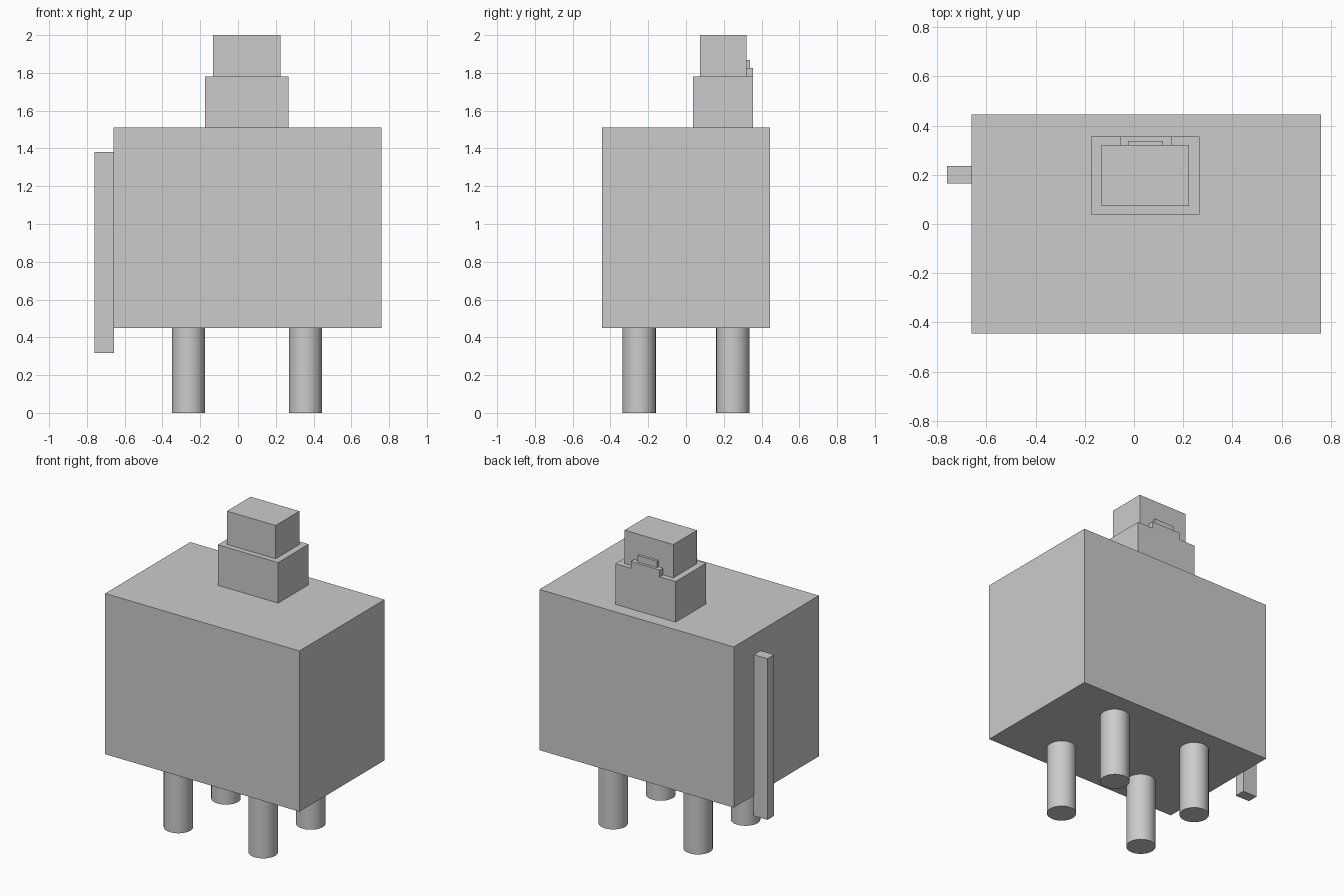
import bpy

if "Cube" in bpy.data.objects:
    bpy.data.objects.remove(bpy.data.objects["Cube"])


def box(name, x, y, z):
    """Box spanning the given (min, max) ranges."""
    bpy.ops.mesh.primitive_cube_add(size=1)
    ob = bpy.context.object
    ob.name = name
    ob.location = [(a + b) / 2 for a, b in (x, y, z)]
    ob.scale = [b - a for a, b in (x, y, z)]
    bpy.ops.object.transform_apply(location=False, rotation=False, scale=True)
    return ob


def leg(name, x, y):
    bpy.ops.mesh.primitive_cylinder_add(vertices=32, radius=0.088, depth=0.45,
                                        location=(x, y, 0.225))
    bpy.context.object.name = name
    bpy.ops.object.shade_smooth_by_angle()


# Main body
box("body", (-0.66, 0.76), (-0.444, 0.444), (0.45, 1.512))

# Stepped head, offset towards the back
box("head_lower", (-0.174, 0.267), (0.038, 0.356), (1.512, 1.78))
box("head_upper", (-0.132, 0.224), (0.073, 0.321), (1.78, 2.0))

# Small stepped ridge on the back of the head
box("ridge_lower", (-0.057, 0.154), (0.321, 0.356), (1.78, 1.825))
box("ridge_upper", (-0.025, 0.118), (0.321, 0.338), (1.825, 1.867))

# Thin upright tail on the left side
box("tail", (-0.76, -0.657), (0.165, 0.235), (0.316, 1.381))

# Four round legs
for side, x in (("left", -0.262), ("right", 0.358)):
    for end, y in (("front", -0.248), ("back", 0.248)):
        leg(f"{end}_{side}_leg", x, y)
